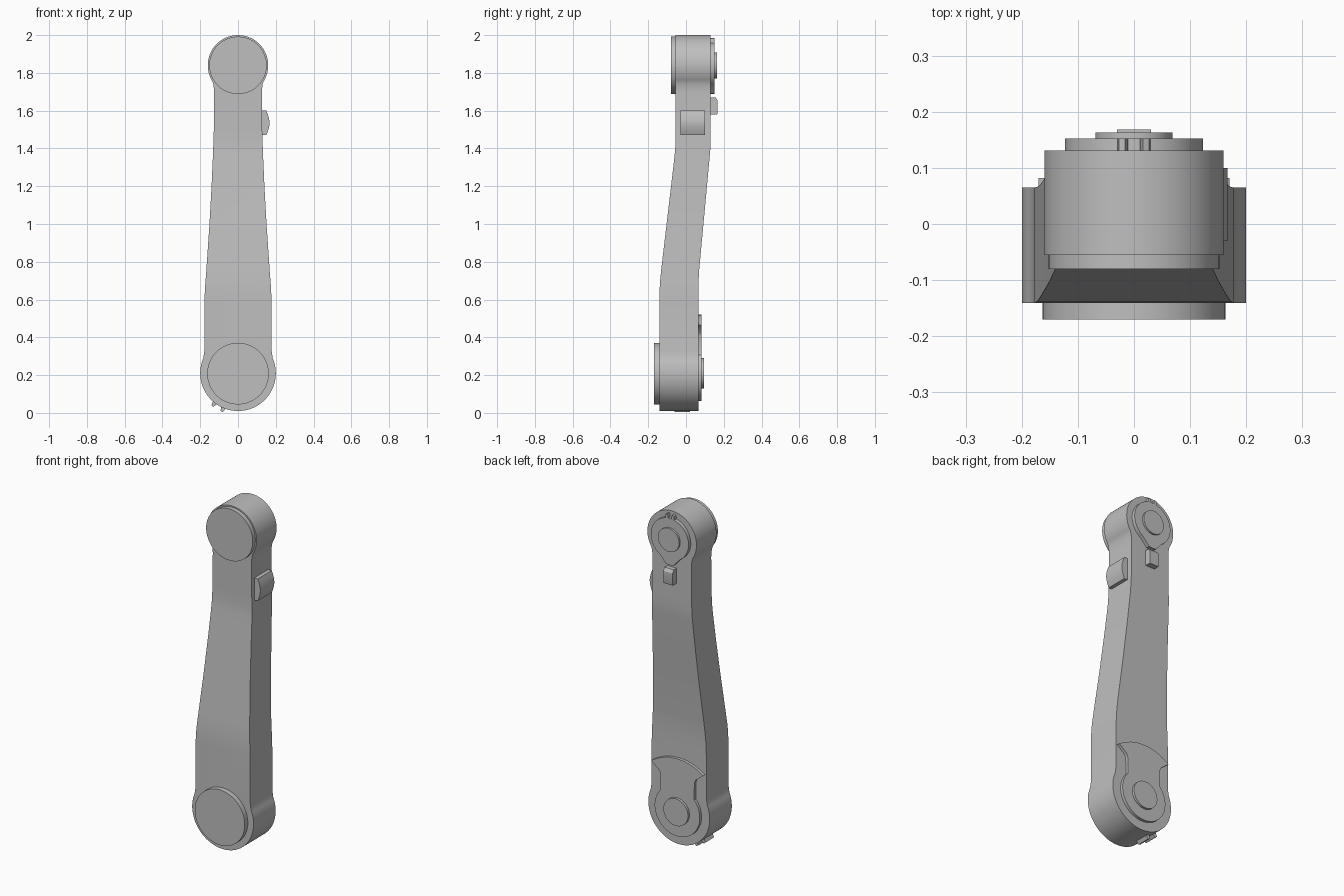
import bpy, bmesh, math

cube = bpy.data.objects.get("Cube")
if cube:
    bpy.data.objects.remove(cube, do_unlink=True)

grey = bpy.data.materials.new("light_grey")
grey.use_nodes = True
grey.diffuse_color = (0.52, 0.52, 0.52, 1)
grey.node_tree.nodes["Principled BSDF"].inputs["Base Color"].default_value = (0.52, 0.52, 0.52, 1)

TOP_Z, LOW_Z = 1.84, 0.21      # joint centres
TOP_R, LOW_R = 0.16, 0.20      # joint radii


def finish(name, bm):
    bmesh.ops.recalc_face_normals(bm, faces=bm.faces[:])
    mesh = bpy.data.meshes.new(name)
    bm.to_mesh(mesh)
    bm.free()
    mesh.materials.append(grey)
    obj = bpy.data.objects.new(name, mesh)
    bpy.context.collection.objects.link(obj)
    bpy.ops.object.select_all(action="DESELECT")
    obj.select_set(True)
    bpy.context.view_layer.objects.active = obj
    bpy.ops.object.shade_smooth_by_angle(angle=math.radians(28))
    return obj


def extrude(points, start, end, along="y"):
    """Extrude an outline along y (points are x, z) or along x (points are y, z)."""
    def place(p, d):
        return (p[0], d, p[1]) if along == "y" else (d, p[0], p[1])
    bm = bmesh.new()
    rings = [[bm.verts.new(place(p, d)) for p in points] for d in (start, end)]
    bm.faces.new(rings[0])
    bm.faces.new(rings[1])
    for i in range(len(points)):
        j = (i + 1) % len(points)
        bm.faces.new((rings[0][i], rings[0][j], rings[1][j], rings[1][i]))
    return bm


def arc(radius, z, a, b, steps=32, x=0):
    """Points on an arc, with angles in degrees from +x."""
    angles = [math.radians(a + (b - a) * i / steps) for i in range(steps + 1)]
    return [(x + radius * math.cos(t), z + radius * math.sin(t)) for t in angles]


def mirrored(half):
    """Close a right half outline, which starts and ends on x = 0."""
    return half + [(-x, z) for x, z in reversed(half[1:-1])]


def disc(name, radius, z, start, end):
    finish(name, extrude(arc(radius, z, 0, 360, 72)[:-1], start, end))


def interpolate(table, z):
    """Read y at height z from a falling table of (z, y)."""
    if z >= table[0][0]:
        return table[0][1]
    for (z1, y1), (z2, y2) in zip(table, table[1:]):
        if z >= z2:
            return y1 + (y2 - y1) * (z1 - z) / (z1 - z2)
    return table[-1][1]


# Arm body: flared outline, sliced and bent between the two joints
flank = [(0.131, 1.74), (0.127, 1.715), (0.126, 1.69), (0.128, 1.5), (0.132, 1.38),
         (0.14, 1.2), (0.151, 1.0), (0.168, 0.75), (0.175, 0.66), (0.178, 0.58),
         (0.178, 0.33), (0.181, 0.31)]
outline = mirrored(arc(TOP_R, TOP_Z, 90, -32) + flank + arc(LOW_R, LOW_Z, 23, -90))
front = [(1.45, -0.055), (1.4, -0.057), (1.33, -0.064), (0.76, -0.131), (0.69, -0.138), (0.62, -0.141)]
back = [(1.45, 0.131), (1.4, 0.129), (1.33, 0.123), (0.76, 0.07), (0.69, 0.066), (0.62, 0.065)]
body = extrude(outline, -1, 1)
for z, _ in front:
    bmesh.ops.bisect_plane(body, geom=body.verts[:] + body.edges[:] + body.faces[:],
                           dist=1e-5, plane_co=(0, 0, z), plane_no=(0, 0, 1))
for v in body.verts:
    v.co.y = interpolate(front if v.co.y < 0 else back, v.co.z)
finish("arm_body", body)

# Joint caps on the front and hubs on the back
disc("upper_front_cap", 0.152, TOP_Z, -0.08, -0.05)
disc("lower_front_cap", 0.163, LOW_Z - 0.002, -0.17, -0.13)
disc("upper_back_hub", 0.069, TOP_Z, 0.13, 0.163)
disc("lower_back_hub", 0.08, LOW_Z, 0.06, 0.096)

# Upper back plate, with a pointed foot and two tabs on top
plate = mirrored([(0, TOP_Z + 0.123)] + arc(0.123, TOP_Z, 86, -58) + [(0.024, 1.69), (0, 1.688)])
finish("upper_back_plate", extrude(plate, 0.125, 0.152))
for side, name in ((1, "left"), (-1, "right")):
    tab = [(side * x, z) for x, z in ((0.011, 1.95), (0.011, 1.972), (0.016, 1.986),
                                      (0.027, 1.982), (0.03, 1.95))]
    finish(name + "_upper_tab", extrude(tab, 0.125, 0.152))

# Lower back plate: fan above a round joint plate
half = [(0, 0.52), (0.045, 0.517), (0.09, 0.506), (0.13, 0.489), (0.17, 0.465),
        (0.12, 0.425), (0.112, 0.41), (0.11, 0.33)] + arc(0.147, LOW_Z, 41, -90)
finish("lower_back_plate", extrude(mirrored(half), 0.055, 0.082))

# Latch block on the back
latch = [(0.12, 1.58), (0.165, 1.58), (0.168, 1.59), (0.168, 1.652), (0.157, 1.67), (0.12, 1.67)]
finish("back_latch", extrude(latch, -0.03, 0.03, "x"))

# Curved button on the left side
button = [(0.115, 1.47), (0.15, 1.47), (0.158, 1.49), (0.165, 1.515), (0.167, 1.535),
          (0.165, 1.555), (0.158, 1.58), (0.15, 1.6), (0.115, 1.6)]
finish("side_button", extrude(button, -0.03, 0.1))

# Two small stops under the lower joint
for number, degrees in enumerate((232, 247)):
    t = math.radians(degrees)
    out, across = (math.cos(t), math.sin(t)), (-math.sin(t), math.cos(t))
    stop = [(out[0] * r + across[0] * w, LOW_Z + out[1] * r + across[1] * w)
            for r, w in ((0.19, -0.014), (0.221, -0.007), (0.221, 0.007), (0.19, 0.014))]
    finish(f"lower_stop_{number + 1}", extrude(stop, -0.06, 0.02))
